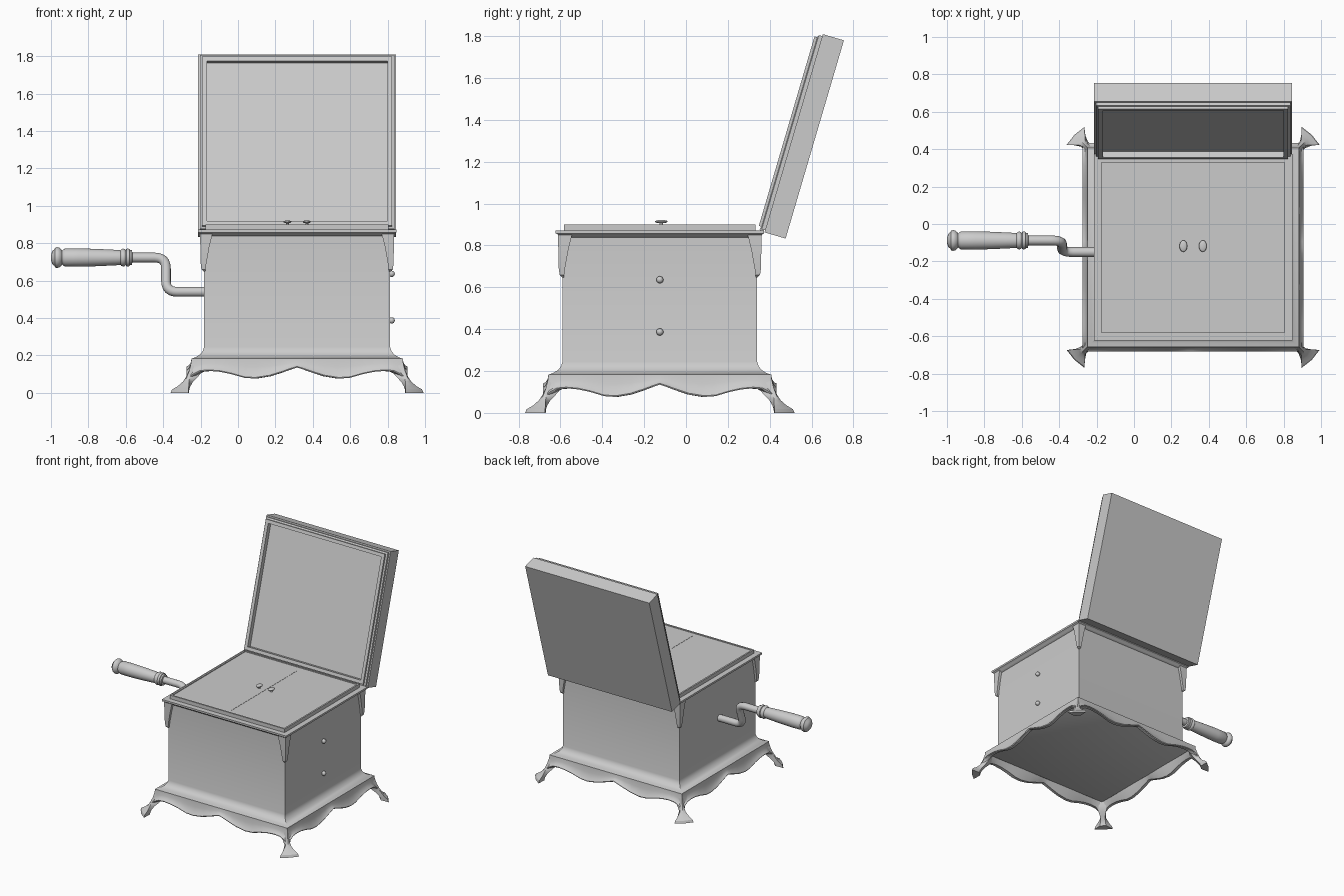
import bpy, bmesh
from math import sin, cos, pi, atan2
from mathutils import Vector, Matrix

if "Cube" in bpy.data.objects:
    bpy.data.objects.remove(bpy.data.objects["Cube"])

CX, CY = 0.316, -0.125          # centre of the cabinet
HX, HY = 0.4975, 0.465          # half size of the cabinet walls


def finish(name, bm, smooth=None, matrix=None):
    bmesh.ops.remove_doubles(bm, verts=bm.verts, dist=1e-5)
    bmesh.ops.recalc_face_normals(bm, faces=bm.faces)
    me = bpy.data.meshes.new(name)
    bm.to_mesh(me)
    bm.free()
    ob = bpy.data.objects.new(name, me)
    bpy.context.collection.objects.link(ob)
    if matrix:
        ob.matrix_world = matrix
    if smooth:
        bpy.ops.object.select_all(action='DESELECT')
        ob.select_set(True)
        bpy.context.view_layer.objects.active = ob
        bpy.ops.object.shade_smooth_by_angle(angle=smooth)
    return ob


def loft(name, rings, smooth=None, matrix=None):
    """Skin a stack of equal point rings and cap both ends."""
    bm = bmesh.new()
    vs = [[bm.verts.new(p) for p in r] for r in rings]
    n = len(vs[0])
    for a, b in zip(vs, vs[1:]):
        for i in range(n):
            j = (i + 1) % n
            bm.faces.new((a[i], a[j], b[j], b[i]))
    bm.faces.new(vs[0])
    bm.faces.new(vs[-1])
    return finish(name, bm, smooth, matrix)


def rect(x, y, hx, hy, z):
    return [(x - hx, y - hy, z), (x + hx, y - hy, z),
            (x + hx, y + hy, z), (x - hx, y + hy, z)]


def lathe_x(name, profile, y, z, n=24):
    return loft(name, [[(x, y + r * cos(2 * pi * i / n), z + r * sin(2 * pi * i / n))
                        for i in range(n)] for x, r in profile], 0.7)


def ball(name, loc, scale):
    bm = bmesh.new()
    bmesh.ops.create_uvsphere(bm, u_segments=16, v_segments=10, radius=1)
    bmesh.ops.scale(bm, vec=scale, verts=bm.verts)
    bmesh.ops.translate(bm, vec=loc, verts=bm.verts)
    return finish(name, bm, 1.0)


# Cabinet: coved plinth, walls, rim moulding and raised top panel (offset, z)
cabinet = [(0.03, 0.15), (0.0675, 0.17), (0.0675, 0.183), (0.045, 0.19), (0.02, 0.206),
           (0.006, 0.225), (0, 0.245), (0, 0.838), (0.018, 0.846), (0.024, 0.853),
           (0.033, 0.858), (0.033, 0.872), (-0.008, 0.872), (-0.008, 0.9),
           (-0.02, 0.9), (-0.02, 0.894)]
loft("cabinet", [rect(CX, CY, HX + o, HY + o, z) for o, z in cabinet], 0.5)

# Dividing line between the two top doors
loft("door_seam", [rect(CX, -0.138, 0.002, 0.398, z) for z in (0.885, 0.8955)])

# Door knobs
for s in (-1, 1):
    x = CX + s * 0.052
    loft("door_knob_stem", [[(x + 0.008 * cos(i * pi / 6), -0.118 + 0.008 * sin(i * pi / 6), z)
                             for i in range(12)] for z in (0.89, 0.915)], 0.7)
    ball("door_knob", (x, -0.118, 0.914), (0.021, 0.031, 0.008))

# Side knobs
for z in (0.636, 0.387):
    ball("side_knob", (CX + HX + 0.008, CY, z), (0.017, 0.017, 0.017))

# Hinges
for x in (-0.01, 0.607):
    lathe_x("hinge", [(x - 0.06, 0.01), (x + 0.06, 0.01)], 0.362, 0.876, 12)

# Corner brackets and flared feet
for sx in (-1, 1):
    for sy in (-1, 1):
        rings = []
        for z, out, inn in ((0.85, 0.022, 0.045), (0.78, 0.02, 0.028),
                            (0.69, 0.018, 0.012), (0.66, 0.014, 0.008), (0.648, 0.002, 0.006)):
            m, h = (out - inn) / 2, (out + inn) / 2
            rings.append(rect(CX + sx * (HX + m), CY + sy * (HY + m), h, h, z))
        loft("corner_bracket", rings, 0.5)

        c = Vector((CX + sx * 0.565, CY + sy * 0.5325, 0))
        e = Vector((sx, sy, 0)).normalized()
        p = Vector((-sy, sx, 0)).normalized()
        rings = []
        for z, di, do, wi, wo in ((0.175, -0.06, -0.002, 0.05, 0.004),
                                  (0.12, -0.045, 0.016, 0.045, 0.008),
                                  (0.085, -0.02, 0.034, 0.028, 0.014),
                                  (0.06, 0.005, 0.05, 0.018, 0.022),
                                  (0.035, 0.026, 0.07, 0.018, 0.042),
                                  (0.018, 0.036, 0.092, 0.02, 0.062),
                                  (0.0, 0.04, 0.098, 0.022, 0.068)):
            u = Vector((0, 0, z))
            rings.append([c + u + e * d + p * w for d, w in
                          ((di, -wi), (do - 0.008, -wo), (do, 0), (do - 0.008, wo), (di, wi))])
        loft("foot", rings, 0.6)

# Scalloped skirt: wavy lower edge, flaring outwards
wave = [(0, 0.135), (0.06, 0.124), (0.14, 0.108), (0.25, 0.088), (0.38, 0.076), (0.48, 0.08),
        (0.6, 0.1), (0.7, 0.112), (0.8, 0.117), (0.88, 0.113), (0.94, 0.095), (1, 0.068)]
wave = [(-t, z) for t, z in wave[:0:-1]] + wave
bm = bmesh.new()
for k in range(4):
    grid = []
    for t, zb in wave:
        section = [(0.03, 0.182), (0.0675, 0.182), (0.071, 0.18 - (0.18 - zb) * 0.4),
                   (0.081, 0.18 - (0.18 - zb) * 0.75), (0.093, zb + 0.006), (0.09, zb),
                   (0.067, zb), (0.045, 0.18 - (0.18 - zb) * 0.5)]
        s = 1 if k in (0, 2) else -1
        row = []
        for o, z in section:
            if k < 2:
                q = (CX + t * (HX + o), CY + s * (HY + o), z)
            else:
                q = (CX + s * (HX + o), CY + t * (HY + o), z)
            row.append(bm.verts.new(q))
        grid.append(row)
    for a, b in zip(grid, grid[1:]):
        for i in range(len(a)):
            j = (i + 1) % len(a)
            bm.faces.new((a[i], a[j], b[j], b[i]))
finish("skirt", bm, 0.6)

# Open lid: box with stepped lip and recessed inner panel (offset, depth)
lid = [(0, 0), (0, 0.105), (-0.01, 0.105), (-0.01, 0.122), (-0.022, 0.126),
       (-0.022, 0.14), (-0.047, 0.14), (-0.047, 0.105)]
tilt = Matrix.Translation((CX, 0.476, 0.833)) @ Matrix.Rotation(atan2(0.959, 0.282), 4, 'X')
loft("lid", [rect(0, 0.4935, 0.53 + o, 0.4935 + o, z) for o, z in lid], None, tilt)

# Crank rod with rounded elbows
pts = [Vector(q) for q in ((-0.15, -0.15, 0.54), (-0.385, -0.15, 0.54),
                           (-0.385, -0.088, 0.723), (-0.6, -0.088, 0.723))]
path = [pts[0]]
for a, b, c in zip(pts, pts[1:], pts[2:]):
    s = b + (a - b).normalized() * 0.06
    f = b + (c - b).normalized() * 0.06
    for i in range(7):
        t = i / 6
        path.append(s * (1 - t) ** 2 + b * 2 * t * (1 - t) + f * t * t)
path.append(pts[-1])
cu = bpy.data.curves.new("crank_rod", 'CURVE')
cu.dimensions = '3D'
cu.bevel_depth = 0.026
cu.bevel_resolution = 4
cu.use_fill_caps = True
sp = cu.splines.new('POLY')
sp.points.add(len(path) - 1)
for pt, q in zip(sp.points, path):
    pt.co = (*q, 1)
rod = bpy.data.objects.new("crank_rod", cu)
bpy.context.collection.objects.link(rod)
bpy.ops.object.select_all(action='DESELECT')
rod.select_set(True)
bpy.context.view_layer.objects.active = rod
bpy.ops.object.convert(target='MESH')
bpy.ops.object.shade_smooth_by_angle(angle=0.7)

# Turned crank handle
lathe_x("crank_handle",
        [(-0.565, 0.026), (-0.567, 0.039), (-0.578, 0.041), (-0.58, 0.046), (-0.59, 0.048),
         (-0.597, 0.046), (-0.6, 0.04), (-0.606, 0.046), (-0.615, 0.048), (-0.624, 0.044),
         (-0.628, 0.039), (-0.65, 0.041), (-0.75, 0.046), (-0.85, 0.049), (-0.925, 0.048),
         (-0.935, 0.042), (-0.94, 0.038), (-0.945, 0.044), (-0.955, 0.053), (-0.968, 0.056),
         (-0.978, 0.052), (-0.982, 0.044), (-0.994, 0.034), (-1.0, 0.012)], -0.088, 0.723)
